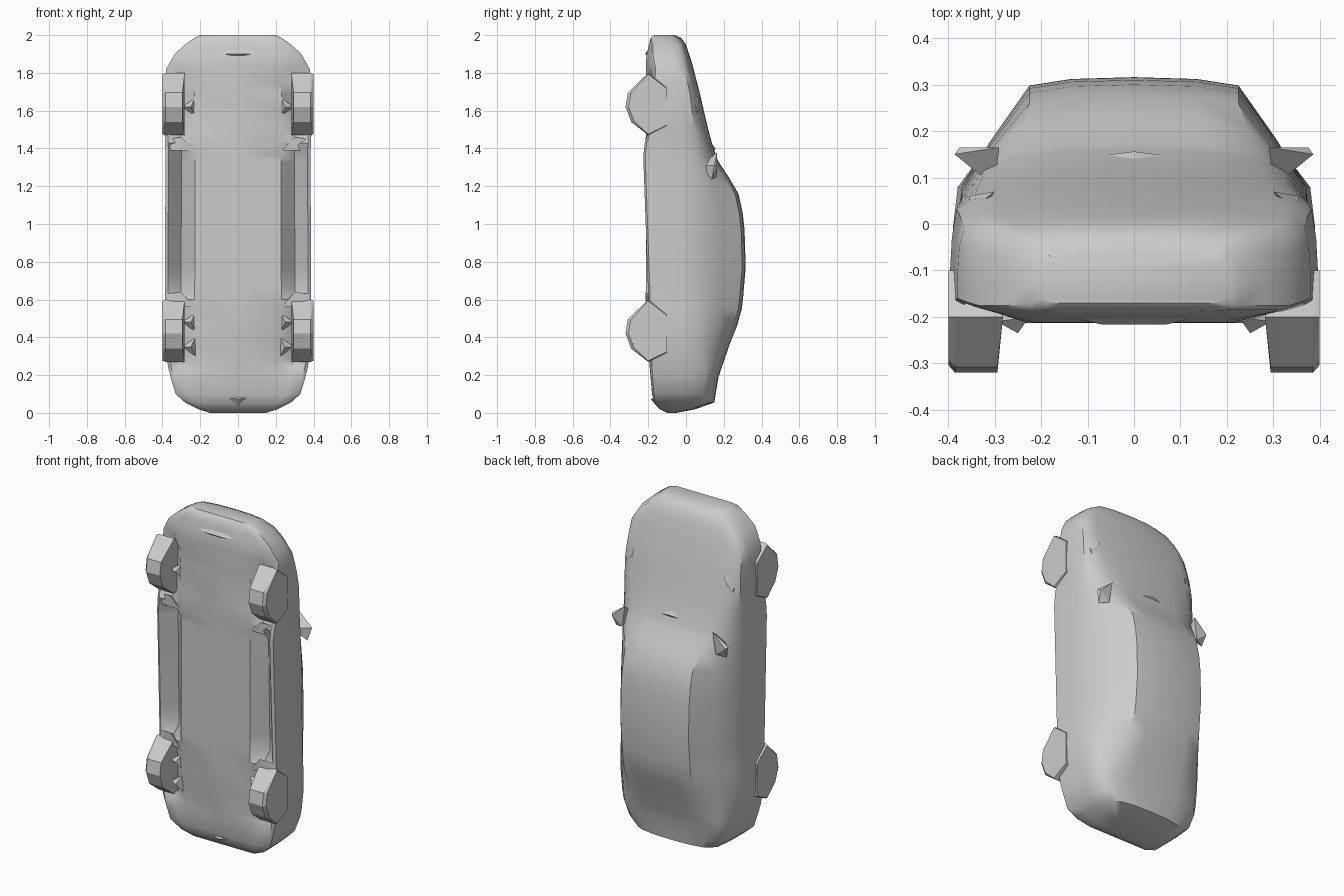
import bpy, bmesh, math

if "Cube" in bpy.data.objects:
    bpy.data.objects.remove(bpy.data.objects["Cube"], do_unlink=True)

grey = bpy.data.materials.new("plain grey")
grey.use_nodes = True
grey.diffuse_color = (0.6, 0.6, 0.6, 1)
grey.node_tree.nodes["Principled BSDF"].inputs["Base Color"].default_value = (0.6, 0.6, 0.6, 1)


def finish(name, bm, mirror=False, angle=40):
    bmesh.ops.recalc_face_normals(bm, faces=bm.faces[:])
    me = bpy.data.meshes.new(name)
    bm.to_mesh(me)
    bm.free()
    me.materials.append(grey)
    ob = bpy.data.objects.new(name, me)
    bpy.context.collection.objects.link(ob)
    if mirror:
        ob.modifiers.new("both_sides", 'MIRROR').use_mirror_merge = False
    bpy.ops.object.select_all(action='DESELECT')
    ob.select_set(True)
    bpy.context.view_layer.objects.active = ob
    bpy.ops.object.shade_smooth_by_angle(angle=math.radians(angle))
    return ob


def hull(name, pts, mirror=True):
    """Convex solid around a few points, mirrored in x."""
    bm = bmesh.new()
    vs = [bm.verts.new(p) for p in pts]
    bmesh.ops.convex_hull(bm, input=vs)
    return finish(name, bm, mirror, 20)


def at(table, z):
    """Linear reading of a (z, value) profile."""
    for (a, va), (b, vb) in zip(table, table[1:]):
        if z <= b:
            return va + (vb - va) * max(0, z - a) / (b - a)
    return table[-1][1]


# Lengthwise profiles of the shell, tail at z = 0 and nose at z = 2
TOP = [(0, -.05), (.02, .05), (.055, .15), (.19, .172), (.36, .23), (.46, .27), (.56, .298),
       (.77, .316), (.97, .31), (1.06, .3), (1.16, .278), (1.25, .225), (1.33, .172), (1.4, .145),
       (1.53, .11), (1.69, .074), (1.86, .03), (1.95, 0), (1.985, -.025), (2, -.06)]
ROOF_W = [(0, .1), (.055, .2), (.19, .27), (.36, .24), (.56, .225), (1.16, .225), (1.33, .265),
          (1.53, .29), (1.7, .3), (1.86, .28), (1.95, .24), (2, .17)]
BELT = [(0, -.06), (.02, .01), (.055, .08), (.19, .1), (.4, .08), (1.2, .07), (1.4, .055),
        (1.7, .02), (1.86, -.02), (1.95, -.05), (2, -.085)]
WIDTH = [(0, .15), (.02, .21), (.055, .28), (.1, .33), (.22, .366), (.4, .396), (.6, .387),
         (1.4, .384), (1.6, .396), (1.82, .38), (1.9, .335), (1.97, .26), (2, .2)]
SILL = [(0, -.1), (.02, -.14), (.055, -.165), (.1, -.18), (.24, -.19), (.62, -.2), (1.41, -.228),
        (1.465, -.2), (1.82, -.17), (1.89, -.185), (1.985, -.185), (2, -.17)]
FLOOR = [(0, -.1), (.02, -.14), (.055, -.165), (.1, -.18), (.24, -.192), (.5, -.213),
         (1.85, -.213), (1.9, -.208), (1.985, -.187), (2, -.17)]
GROOVE = [(.2, 0), (.28, .05), (.55, .05), (.6, .01), (.66, .08), (1.36, .08), (1.43, .01),
          (1.5, .05), (1.74, .05), (1.82, 0)]


def half_section(z):
    top, rw, by, w, sill, floor = [at(t, z) for t in (TOP, ROOF_W, BELT, WIDTH, SILL, FLOOR)]
    k = w / .385
    ry = top - .018
    bw = w - .014
    return [(0, top), (rw * .6, top - .004), (rw, ry),
            (rw * .45 + bw * .55, ry * .43 + by * .57 + .012), (bw, by),
            (w - .004, by * .55 + sill * .25), (w, by * .3 + sill * .6), (w, sill + .01),
            (w - .016, sill), (.3 * k, (sill + floor) / 2 + at(GROOVE, z)),
            (.228 * k, floor), (0, floor)]


# Body shell: sections skinned from tail to nose
stations = [0, .02, .055, .1, .19, .24, .28, .36, .46, .55, .6, .66, .77, .97, 1.06, 1.16, 1.25, 1.33,
            1.36, 1.43, 1.5, 1.6, 1.69, 1.74, 1.82, 1.86, 1.9, 1.95, 1.985, 2]
bm = bmesh.new()
rings = []
for z in stations:
    h = half_section(z)
    ring = h + [(-x, y) for x, y in h[-2:0:-1]]
    rings.append([bm.verts.new((x, y, z)) for x, y in ring])
n = len(rings[0])
for a, b in zip(rings, rings[1:]):
    for i in range(n):
        bm.faces.new((a[i], a[(i + 1) % n], b[(i + 1) % n], b[i]))
bm.faces.new(rings[0])
bm.faces.new(rings[-1])
finish("body_shell", bm)

# Wheels: faceted blocks flush with the body sides
TYRE = [(-.1, -.1), (-.2, -.15), (-.29, -.08), (-.32, 0), (-.308, .075), (-.2, .18), (-.1, .1)]
for name, zc in (("rear_wheels", .42), ("front_wheels", 1.62)):
    pts = []
    for y, dz in TYRE:
        tuck = .012 if y < -.25 else 0
        pts += [(.282 + tuck, y, zc + dz), (.385, y, zc + dz),
                (.399, y + tuck * 1.3, zc + dz * .96)]
    hull(name, pts)

# Pointed brackets inside the wheel wells
for i, zc in enumerate((.35, .48, 1.62)):
    hull("well_bracket_%d" % (i + 1), [(.225, -.2, zc - .05), (.225, -.2, zc + .05),
                                       (.295, -.21, zc), (.25, -.235, zc), (.24, -.15, zc)])

# Gussets that close the ends of the sill channels
for name, z0, z1 in (("rear_gusset", .56, .64), ("front_gusset", 1.39, 1.46)):
    hull(name, [(.23, -.212, z0), (.38, -.205, z0), (.3, -.215, z1), (.3, -.14, z0 + .03),
                (.375, -.2, z1 - .01)])

# Door mirrors
hull("door_mirrors", [(.29, .165, 1.38), (.3, .08, 1.31), (.375, .165, 1.3), (.386, .15, 1.31),
                      (.365, .135, 1.235), (.31, .16, 1.25)])

# Small wedges at the hood corners
hull("hood_corner_wedges", [(.345, -.01, 1.61), (.3, .07, 1.67), (.355, .06, 1.6),
                            (.35, .03, 1.69), (.33, .06, 1.55)])

# Lip under the nose, wiper cowl and rear tow point
hull("nose_lip", [(-.14, -.2, 1.915), (.14, -.2, 1.915), (-.07, -.216, 1.9), (.07, -.216, 1.9),
                  (0, -.19, 1.94), (0, -.2, 1.885)], False)
hull("wiper_cowl", [(-.07, .147, 1.39), (.07, .147, 1.39), (0, .156, 1.4), (0, .14, 1.42),
                    (0, .14, 1.37)], False)
hull("tow_point", [(-.05, -.175, .08), (.05, -.175, .08), (0, -.185, .07), (0, -.14, .02)], False)
